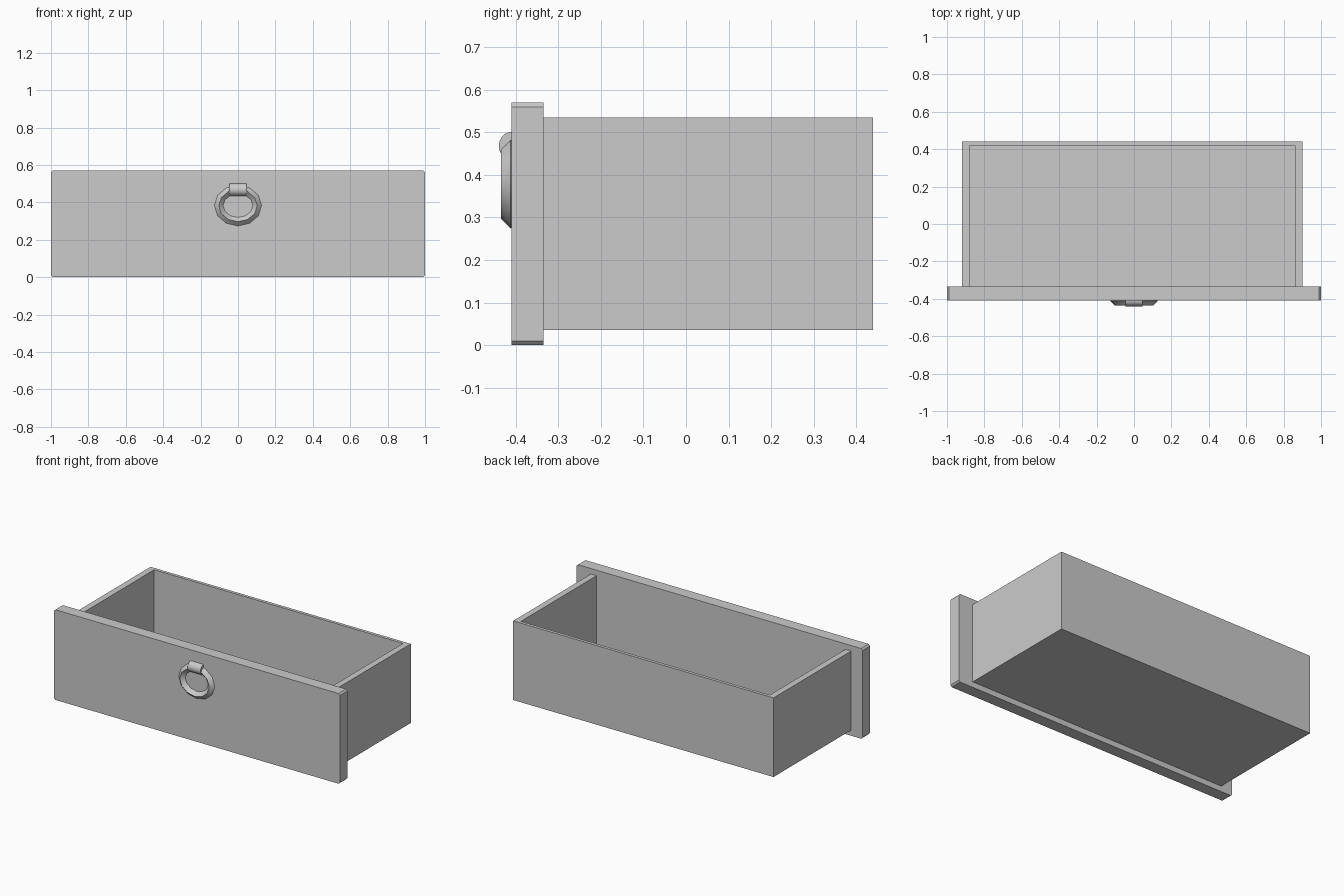
import bpy
import bmesh
import math
from mathutils import Matrix

cube = bpy.data.objects.get("Cube")
if cube:
    bpy.data.objects.remove(cube, do_unlink=True)

grey = bpy.data.materials.new("light_grey")
grey.use_nodes = True
colour = (0.6, 0.6, 0.6, 1)
grey.diffuse_color = colour
for node in grey.node_tree.nodes:
    if node.type == 'BSDF_PRINCIPLED':
        node.inputs["Base Color"].default_value = colour


def finish(name, bm):
    bmesh.ops.recalc_face_normals(bm, faces=bm.faces)
    mesh = bpy.data.meshes.new(name)
    bm.to_mesh(mesh)
    bm.free()
    mesh.materials.append(grey)
    obj = bpy.data.objects.new(name, mesh)
    bpy.context.collection.objects.link(obj)
    return obj


def board(name, x, y, z, chamfer=0):
    """Box from (low, high) pairs; chamfer cuts its front-to-back edges."""
    bm = bmesh.new()
    bmesh.ops.create_cube(bm, size=1)
    for v in bm.verts:
        v.co = [lo + (c + 0.5) * (hi - lo) for c, (lo, hi) in zip(v.co, (x, y, z))]
    if chamfer:
        edges = [e for e in bm.edges
                 if abs(e.verts[0].co.y - e.verts[1].co.y) > 0.01]
        bmesh.ops.bevel(bm, geom=edges, offset=chamfer, segments=1, affect='EDGES')
    return finish(name, bm)


def smooth(obj, angle):
    bpy.ops.object.select_all(action='DESELECT')
    obj.select_set(True)
    bpy.context.view_layer.objects.active = obj
    bpy.ops.object.shade_smooth_by_angle(angle=math.radians(angle))


# Drawer front and the open box behind it
left, right, front, back = -0.92, 0.90, -0.335, 0.44
base, top, wall = 0.035, 0.535, 0.04
board("drawer_front", (-1, 1), (-0.41, front), (0, 0.57), 0.01)
board("right_side", (left, left + wall), (front, back), (base, top))
board("left_side", (right - wall, right), (front, back), (base, top))
board("back_board", (left + wall, right - wall), (back - 0.02, back), (base, top))
board("bottom_board", (left + wall, right - wall), (front, back - 0.02),
      (base, base + 0.02))

# Pull ring: diamond section swept round a slightly flattened loop
bm = bmesh.new()
steps, tube = 12, 0.023
loops = []
for i in range(steps):
    a = math.tau * i / steps
    loop = []
    for j in range(4):
        b = math.tau * j / 4
        out = tube * math.cos(b)
        loop.append(bm.verts.new(((0.103 + out) * math.cos(a),
                                  -0.412 - tube * math.sin(b),
                                  0.383 + (0.086 + out) * math.sin(a))))
    loops.append(loop)
for i in range(steps):
    p, q = loops[i], loops[(i + 1) % steps]
    for j in range(4):
        k = (j + 1) % 4
        bm.faces.new((p[j], p[k], q[k], q[j]))
smooth(finish("pull_ring", bm), 40)

# Rounded clip holding the ring
bm = bmesh.new()
bmesh.ops.create_cone(bm, cap_ends=True, segments=20, radius1=0.034, radius2=0.034,
                      depth=0.09, matrix=Matrix.Translation((0, -0.406, 0.468))
                      @ Matrix.Rotation(math.pi / 2, 4, 'Y'))
smooth(finish("ring_clip", bm), 40)
